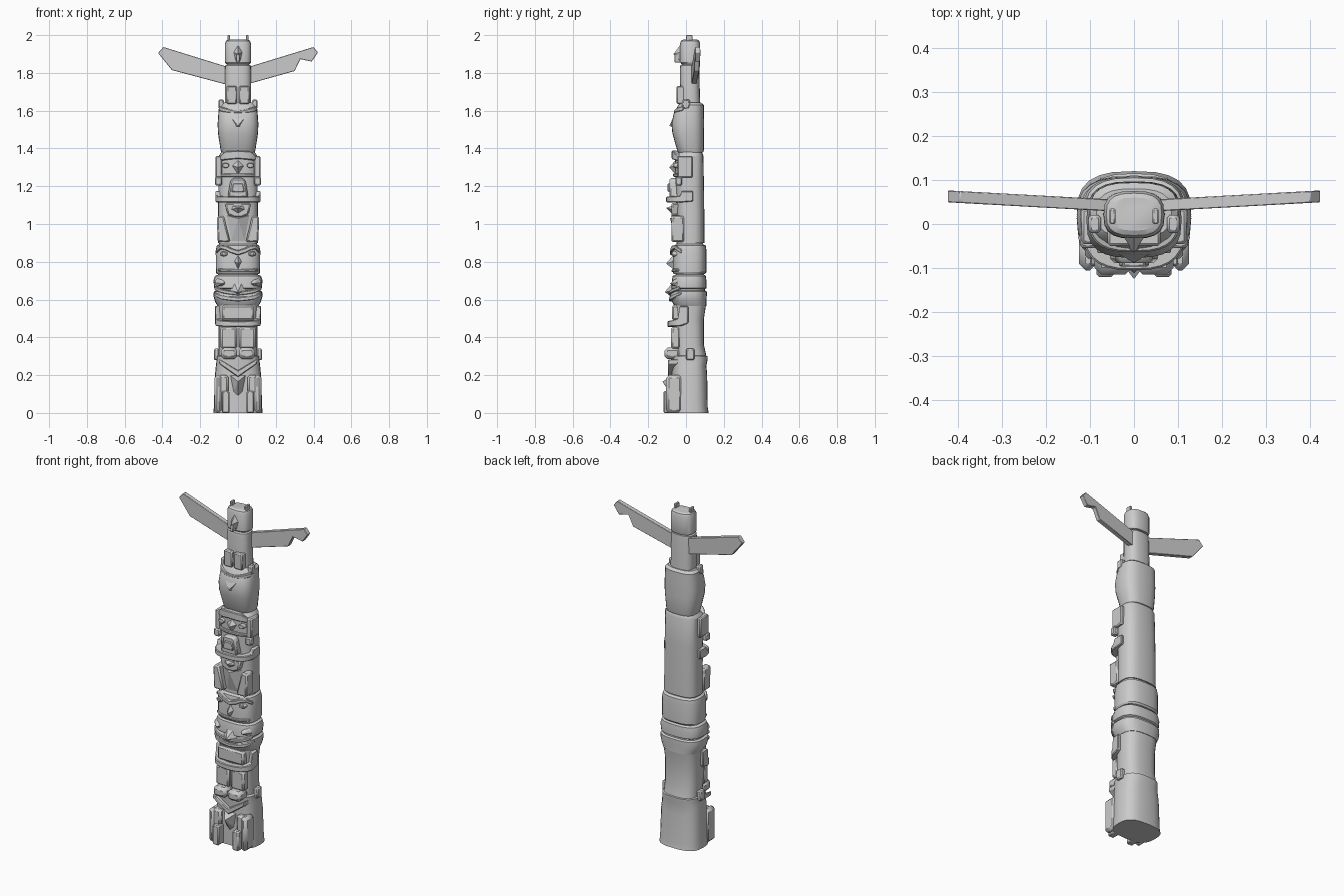
import bpy, bmesh
from math import sin, cos, pi, radians, copysign


def finish(name, bm, bevel=0):
    bmesh.ops.recalc_face_normals(bm, faces=bm.faces[:])
    me = bpy.data.meshes.new(name)
    bm.to_mesh(me)
    bm.free()
    ob = bpy.data.objects.new(name, me)
    bpy.context.collection.objects.link(ob)
    bpy.ops.object.select_all(action='DESELECT')
    bpy.context.view_layer.objects.active = ob
    ob.select_set(True)
    bpy.ops.object.shade_smooth_by_angle(angle=radians(25))
    if bevel:
        m = ob.modifiers.new("bevel", 'BEVEL')
        m.width, m.segments = bevel, 1
    return ob


def rim(t, w, yf, yb, n=2.8):
    """Point on the rounded log outline; t = 0 faces the front."""
    p = lambda v: copysign(abs(v) ** (2 / n), v)
    return w * p(sin(t)), (yf + yb) / 2 - (yb - yf) / 2 * p(cos(t))


def loft(name, rows, sides=24):
    """Stacked log outlines, each row = z, half width, front y, back y."""
    bm = bmesh.new()
    rings = []
    for z, w, yf, yb in rows:
        pts = [rim(2 * pi * i / sides, w, yf, yb) for i in range(sides)]
        rings.append([bm.verts.new((x, y, z)) for x, y in pts])
    for a, b in zip(rings, rings[1:]):
        for i in range(sides):
            j = (i + 1) % sides
            bm.faces.new((a[i], a[j], b[j], b[i]))
    bm.faces.new(rings[0])
    bm.faces.new(rings[-1])
    return finish(name, bm)


def wrap(name, w, yf, yb, keys, depth=0.03):
    """Symmetric strip hugging the front; keys = angle, low z, high z."""
    full = [(-a, l, h) for a, l, h in reversed(keys) if a] + list(keys)
    samples = []
    for (a, l, h), (b, m, k) in zip(full, full[1:]):
        steps = max(1, round((b - a) / 13))
        samples += [(a + (b - a) * s / steps, l + (m - l) * s / steps,
                     h + (k - h) * s / steps) for s in range(steps)]
    samples.append(full[-1])
    bm = bmesh.new()
    rows = []
    for a, l, h in samples:
        o = rim(radians(a), w, yf, yb)
        i = rim(radians(a), w - depth, yf + depth, yb - depth)
        rows.append([bm.verts.new(c) for c in
                     ((*o, l), (*o, h), (*i, h), (*i, l))])
    for a, b in zip(rows, rows[1:]):
        for i in range(4):
            j = (i + 1) % 4
            bm.faces.new((a[i], a[j], b[j], b[i]))
    bm.faces.new(rows[0])
    bm.faces.new(rows[-1])
    return finish(name, bm, 0.004)


def slab(name, pts, y0, y1, mirror=False, bevel=0.004, slope=0.0):
    """Front outline of (x, z) points extruded from y0 to y1."""
    for s in ((1, -1) if mirror else (1,)):
        bm = bmesh.new()
        f, b = ([bm.verts.new((s * x, y + slope * abs(x), z)) for x, z in pts]
                for y in (y0, y1))
        bm.faces.new(f)
        bm.faces.new(b)
        for i in range(len(pts)):
            j = (i + 1) % len(pts)
            bm.faces.new((f[i], f[j], b[j], b[i]))
        finish(name + ("_right" if s > 0 else "_left") * mirror, bm, bevel)


def block(name, x0, x1, y0, y1, z0, z1, mirror=False, bevel=0.006):
    slab(name, [(x0, z0), (x1, z0), (x1, z1), (x0, z1)], y0, y1, mirror, bevel)


def gem(name, pts, y, tip, mirror=False):
    """Faceted point: an (x, z) outline at depth y drawn out to a tip."""
    for s in ((1, -1) if mirror else (1,)):
        bm = bmesh.new()
        ring = [bm.verts.new((s * x, y, z)) for x, z in pts]
        t = bm.verts.new((s * tip[0], tip[1], tip[2]))
        bm.faces.new(ring)
        for i in range(len(pts)):
            bm.faces.new((ring[i], ring[(i + 1) % len(pts)], t))
        finish(name + ("_right" if s > 0 else "_left") * mirror, bm)


def oval(x, z, rx, rz, n=8):
    return [(x + rx * cos(2 * pi * i / n), z + rz * sin(2 * pi * i / n)) for i in range(n)]


# Base figure: log, legs, haunches, hanging beak and chest chevron
loft("base_log", [(0, .13, -.075, .12), (.03, .128, -.075, .115), (.2, .122, -.075, .112),
                  (.25, .117, -.075, .108), (.285, .113, -.08, .115), (.3, .113, -.08, .115),
                  (.305, .1, -.06, .1)])
block("base_leg", .045, .085, -.12, -.03, 0, .115, True)
block("base_haunch", .085, .125, -.105, -.02, 0, .2, True, .015)
block("base_thigh", .05, .105, -.095, -.03, .1, .2, True, .012)
gem("base_beak", [(-.042, .2), (.042, .2), (.025, .11), (0, .085), (-.025, .11)],
    -.07, (0, -.125, .165))
slab("base_chevron", [(-.1, .285), (-.1, .26), (0, .19), (.1, .26), (.1, .285), (0, .225)],
     -.095, -.03)
block("base_side_ear", .1, .128, 0, .045, .28, .34, True)

# Seated figure with folded arms
loft("seated_body", [(.3, .103, -.055, .108), (.36, .102, -.06, .095), (.5, .103, -.065, .095),
                     (.585, .108, -.065, .108)])
block("seated_foot", .004, .09, -.115, -.03, .285, .345, True, .016)
block("seated_shin", .006, .092, -.08, -.03, .34, .455, True, .01)
wrap("seated_arms", .122, -.098, .105, [(0, .455, .485), (45, .458, .49), (70, .46, .5),
                                        (76, .46, .565), (92, .475, .565)], .035)
block("seated_chest", -.085, .085, -.075, -.02, .49, .57, bevel=.01)

# Wide mouthed head
loft("wide_jaw", [(.565, .108, -.06, .108), (.59, .122, -.075, .108), (.62, .13, -.085, .11),
                  (.642, .128, -.08, .11), (.648, .115, -.06, .1), (.655, .115, -.06, .1),
                  (.66, .126, -.078, .108), (.7, .13, -.075, .108), (.725, .122, -.07, .105),
                  (.732, .105, -.055, .095), (.745, .105, -.055, .095)])
wrap("wide_upper_lip", .132, -.092, .115, [(0, .622, .642), (35, .635, .655), (70, .652, .67)])
wrap("wide_lower_lip", .132, -.09, .115, [(0, .59, .612), (35, .6, .625), (75, .625, .64)])
gem("wide_snout", [(-.045, .645), (0, .61), (.045, .645), (.02, .69), (-.02, .69)],
    -.07, (0, -.112, .64))
gem("wide_cheek", oval(.085, .69, .04, .03), -.045, (.085, -.085, .685), True)

# Owl-like face
loft("middle_face", [(.735, .112, -.065, .1), (.745, .117, -.07, .108), (.86, .118, -.07, .108),
                     (.885, .112, -.065, .105), (.893, .1, -.05, .09), (.905, .1, -.05, .09)])
wrap("middle_brow", .12, -.084, .108, [(0, .835, .86), (25, .86, .885), (45, .868, .888),
                                       (75, .845, .865)])
slab("middle_eye", oval(.075, .842, .022, .014), -.078, -.03, True, slope=.08)
slab("middle_pupil", oval(.075, .842, .011, .009), -.083, -.03, True, .002, .08)
gem("middle_beak", [(0, .845), (.024, .805), (0, .755), (-.024, .805)], -.06, (0, -.105, .79))
wrap("middle_mouth", .121, -.077, .11, [(0, .745, .76), (60, .75, .765)])

# Tall figure holding a small creature
loft("tall_body", [(.9, .106, -.05, .097), (1.05, .105, -.05, .097), (1.2, .104, -.055, .095),
                   (1.36, .102, -.058, .092), (1.372, .095, -.045, .088), (1.385, .085, -.035, .08)])
slab("tall_leg", [(.04, .905), (.108, .905), (.112, 1.04), (.075, 1.045), (.06, .98)],
     -.078, -.01, True, .008)
gem("creature_tail", [(-.06, 1.045), (.06, 1.045), (.035, .91), (-.035, .91)],
    -.05, (0, -.085, 1.03))
wrap("tall_arms", .12, -.105, .125, [(0, 1.115, 1.145), (60, 1.115, 1.147), (76, 1.115, 1.15),
                                     (80, 1.115, 1.175), (98, 1.12, 1.175)], .035)
slab("creature_head", [(-.055, 1.14), (.055, 1.14), (.04, 1.23), (.028, 1.243),
                       (-.028, 1.243), (-.04, 1.23)], -.088, -.03, False, .01)
slab("creature_brow", [(-.035, 1.17), (.035, 1.17), (.025, 1.215), (-.025, 1.215)], -.097, -.03)
slab("creature_belly", [(-.07, 1.11), (.07, 1.11), (.055, 1.05), (.02, 1.035),
                        (-.02, 1.035), (-.055, 1.05)], -.078, -.03, False, .008)
gem("creature_beak", [(-.04, 1.1), (.04, 1.1), (.05, 1.075), (0, 1.045), (-.05, 1.075)],
    -.065, (0, -.105, 1.085))
block("tall_ear", .085, .119, -.045, .035, 1.245, 1.36, True)
block("tall_ear_tip", .085, .122, -.055, -.02, 1.205, 1.25, True)
wrap("tall_brow", .106, -.076, .095, [(0, 1.345, 1.388), (30, 1.34, 1.385), (60, 1.335, 1.362)])
gem("tall_beak", [(-.035, 1.31), (0, 1.345), (.035, 1.31), (0, 1.255)], -.05, (0, -.088, 1.3))
slab("tall_eye", oval(.065, 1.31, .02, .014), -.066, -.02, True, .003)
wrap("tall_mouth", .108, -.068, .097, [(0, 1.25, 1.268), (60, 1.25, 1.265)])

# Barrel shaped figure
loft("barrel_body", [(1.378, .088, -.04, .09), (1.39, .092, -.047, .094), (1.48, .106, -.072, .095),
                     (1.53, .108, -.077, .096), (1.585, .104, -.065, .095), (1.63, .1, -.04, .094),
                     (1.642, .085, -.03, .08)])
wrap("barrel_brow", .104, -.064, .097, [(0, 1.585, 1.6), (40, 1.592, 1.615), (75, 1.6, 1.625)])
gem("barrel_beak", [(-.05, 1.58), (.05, 1.58), (.02, 1.51), (-.02, 1.51)], -.06, (0, -.088, 1.52))
block("barrel_ear", .075, .103, -.02, .02, 1.61, 1.66, True)

# Winged bird on top
loft("bird_body", [(1.635, .07, -.03, .075), (1.82, .069, -.033, .07), (1.84, .067, -.03, .068),
                   (1.845, .058, -.02, .06), (1.852, .058, -.02, .06)], 20)
block("bird_foot", .006, .06, -.05, 0, 1.635, 1.73, True)
loft("bird_head", [(1.848, .064, -.025, .072), (1.856, .069, -.032, .075), (1.955, .069, -.032, .075),
                   (1.97, .063, -.026, .07), (1.976, .05, -.015, .06)], 20)
gem("bird_beak", [(0, 1.955), (.026, 1.91), (.015, 1.86), (0, 1.85), (-.015, 1.86), (-.026, 1.91)],
    -.025, (0, -.066, 1.9))
slab("bird_beak_hook", [(-.008, 1.855), (.008, 1.855), (.01, 1.9), (-.01, 1.9)], -.06, -.03, bevel=.002)
block("bird_horn", .042, .056, 0, .035, 1.96, 2.0, True, .003)

# Wings: the right one has a notched tip
slab("wing_left", [(-.05, 1.83), (-.395, 1.937), (-.423, 1.905), (-.35, 1.815), (-.05, 1.735)],
     .026, .053, slope=.055, bevel=.002)
slab("wing_right", [(.05, 1.83), (.4, 1.937), (.423, 1.908), (.39, 1.86), (.33, 1.873),
                    (.3, 1.81), (.05, 1.74)], .026, .053, slope=.055, bevel=.002)
